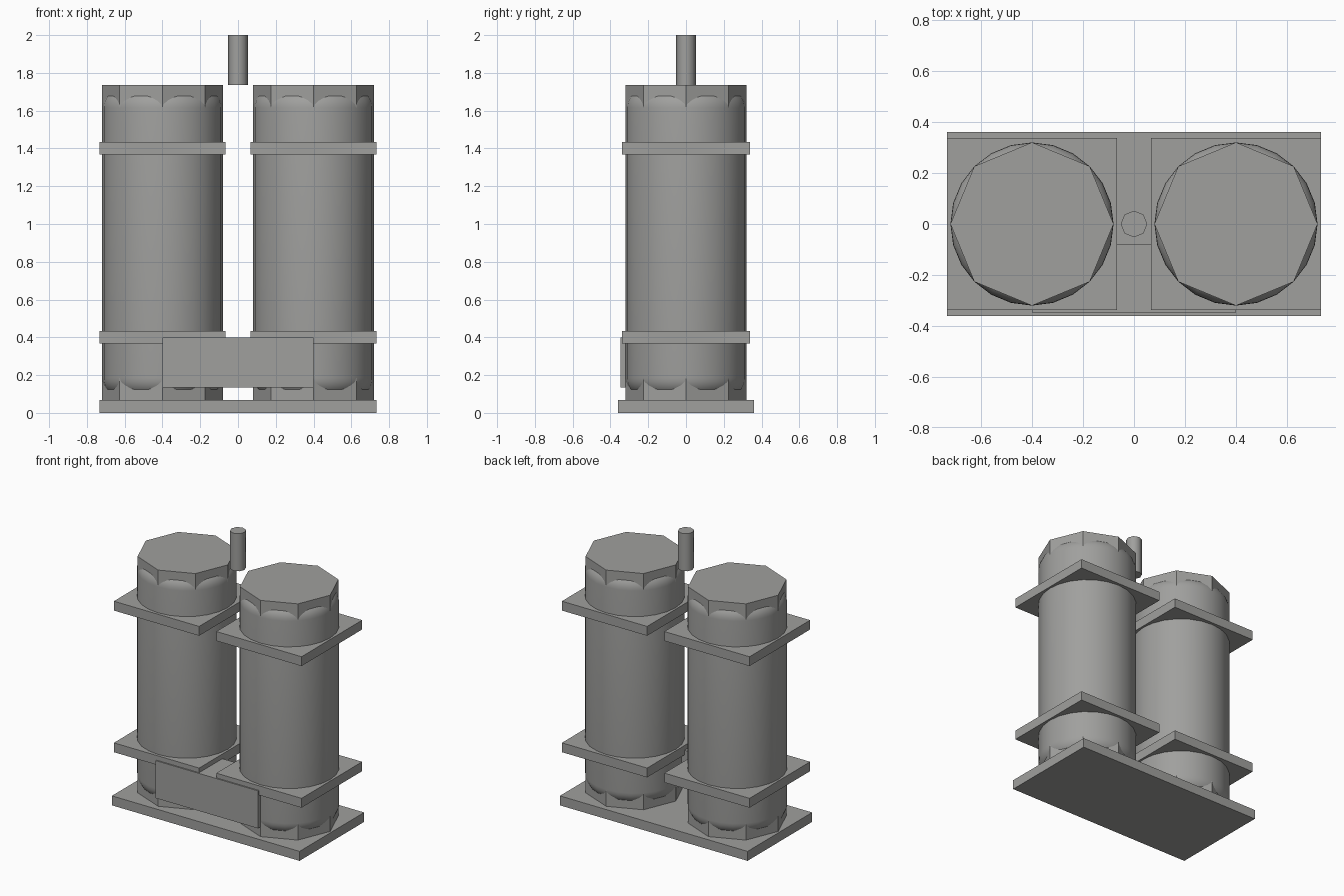
import bpy, bmesh, math

if "Cube" in bpy.data.objects:
    bpy.data.objects.remove(bpy.data.objects["Cube"])

grey = bpy.data.materials.new("warm grey metal")
grey.diffuse_color = (0.35, 0.35, 0.34, 1)
grey.use_nodes = True
grey.node_tree.nodes["Principled BSDF"].inputs["Base Color"].default_value = grey.diffuse_color


def finish(name, bm, smooth=None):
    bmesh.ops.recalc_face_normals(bm, faces=bm.faces)
    me = bpy.data.meshes.new(name)
    bm.to_mesh(me)
    bm.free()
    me.materials.append(grey)
    ob = bpy.data.objects.new(name, me)
    bpy.context.collection.objects.link(ob)
    if smooth:
        bpy.ops.object.select_all(action='DESELECT')
        ob.select_set(True)
        bpy.context.view_layer.objects.active = ob
        bpy.ops.object.shade_smooth_by_angle(angle=math.radians(smooth))
    return ob


def box(name, x, y, z):
    bm = bmesh.new()
    bmesh.ops.create_cube(bm, size=1)
    for v in bm.verts:
        v.co = [lo + (c + 0.5) * (hi - lo) for c, (lo, hi) in zip(v.co, (x, y, z))]
    return finish(name, bm)


def lathe(name, cx, profile, sides, smooth=None):
    """Stack rings of (radius, height) and cap both ends."""
    bm = bmesh.new()
    rings = []
    for r, z in profile:
        rings.append([bm.verts.new((cx + r * math.cos(math.tau * i / sides),
                                    r * math.sin(math.tau * i / sides), z))
                      for i in range(sides)])
    for a, b in zip(rings, rings[1:]):
        for i in range(sides):
            j = (i + 1) % sides
            bm.faces.new((a[i], a[j], b[j], b[i]))
    bm.faces.new(rings[0][::-1])
    bm.faces.new(rings[-1])
    return finish(name, bm, smooth)


# base plate
box("base_plate", (-0.733, 0.733), (-0.36, 0.36), (0, 0.067))

# rounded tank shell profile
R, B, LOW, HIGH = 0.32, 0.10, 0.185, 1.615
arc = [math.pi / 2 * k / 8 for k in range(9)]
shell = [(R - B + B * math.cos(a), LOW - B * math.sin(a)) for a in reversed(arc)]
shell += [(R - B + B * math.cos(a), HIGH + B * math.sin(a)) for a in arc]

for side, cx in (("left", -0.4), ("right", 0.4)):
    # smooth tank with an octagonal core that forms the end caps
    lathe(side + "_tank_shell", cx, shell, 24, 35)
    lathe(side + "_tank_core", cx, [(R, 0.067), (R, 1.735)], 8)
    # square bands
    for level, z in (("lower", 0.4), ("upper", 1.4)):
        box(f"{side}_{level}_band", (cx - 0.333, cx + 0.333),
            (-0.338, 0.338), (z - 0.033, z + 0.033))

# front control box between the tanks
box("front_box", (-0.4, 0.4), (-0.347, -0.078), (0.135, 0.4))

# small vent pipe
lathe("vent_pipe", 0, [(0.052, 1.735), (0.052, 2.0)], 8, 60)
